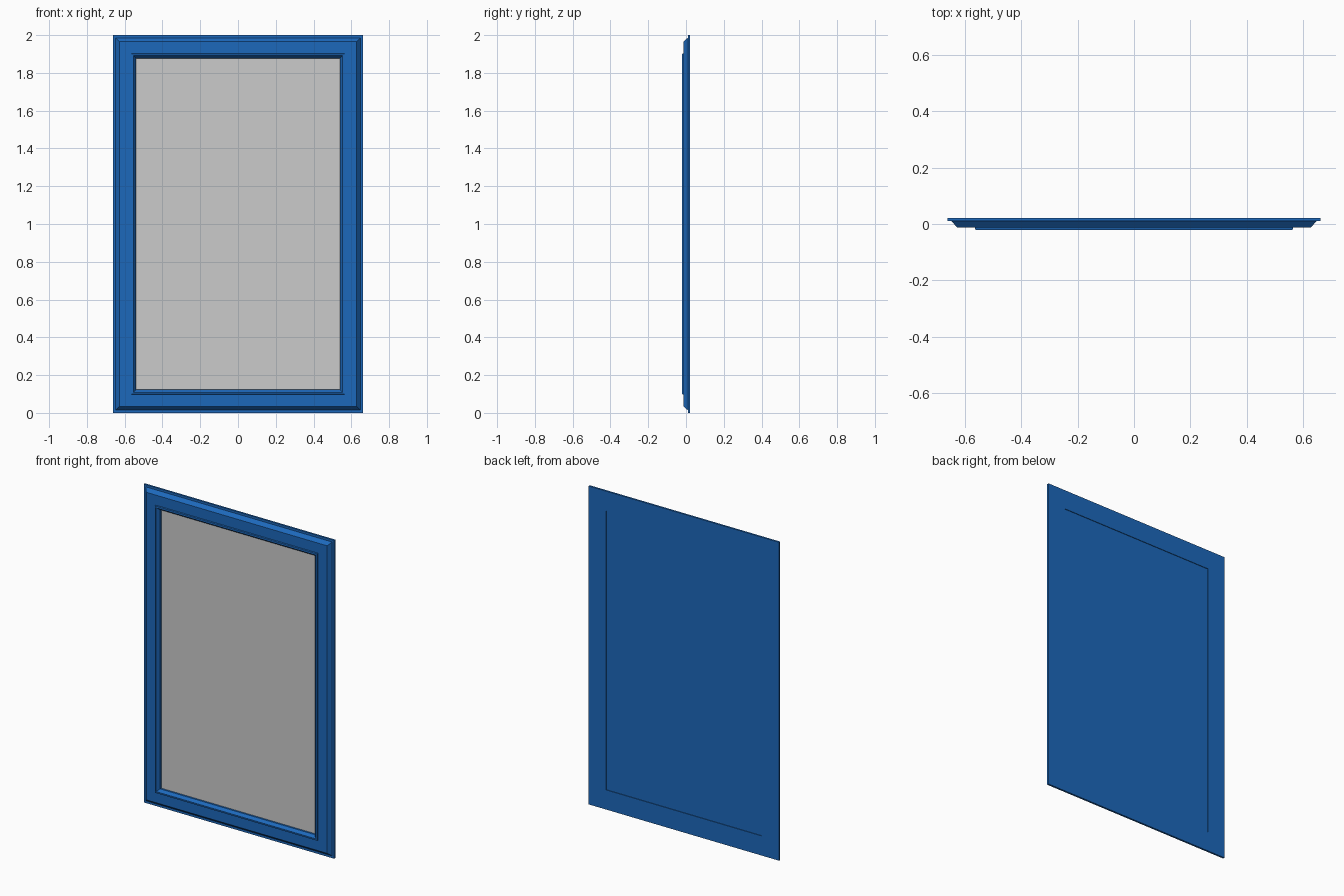
import bpy, bmesh

if "Cube" in bpy.data.objects:
    bpy.data.objects.remove(bpy.data.objects["Cube"])

W, H = 1.324, 2.0   # overall width and height

blue = bpy.data.materials.new("blue_paint")
blue.diffuse_color = (0.012, 0.14, 0.50, 1)
blue.use_nodes = True
blue.node_tree.nodes["Principled BSDF"].inputs["Base Color"].default_value = blue.diffuse_color


def ring_frame(name, profile, mat):
    """Sweep a closed (inset, y) profile round the rectangle with mitred corners."""
    bm = bmesh.new()
    rings = []
    for d, y in profile:
        x, z0, z1 = W / 2 - d, d, H - d
        rings.append([bm.verts.new(p) for p in
                      ((-x, y, z0), (x, y, z0), (x, y, z1), (-x, y, z1))])
    for i, a in enumerate(rings):
        b = rings[(i + 1) % len(rings)]
        for k in range(4):
            n = (k + 1) % 4
            bm.faces.new((a[k], a[n], b[n], b[k]))
    bmesh.ops.recalc_face_normals(bm, faces=bm.faces)
    return finish(name, bm, mat)


def panel(name, inset, y0, y1, mat=None):
    """Flat rectangular board between two depths."""
    bm = bmesh.new()
    bmesh.ops.create_cube(bm, size=1)
    for v in bm.verts:
        v.co.x *= W - 2 * inset
        v.co.y = y0 if v.co.y < 0 else y1
        v.co.z = H / 2 + v.co.z * (H - 2 * inset)
    return finish(name, bm, mat)


def finish(name, bm, mat):
    me = bpy.data.meshes.new(name)
    bm.to_mesh(me)
    bm.free()
    ob = bpy.data.objects.new(name, me)
    bpy.context.collection.objects.link(ob)
    if mat:
        me.materials.append(mat)
    return ob


# Moulded frame: back flange, bevelled face, raised inner lip, sloped reveal
ring_frame("frame", [
    (0.000, 0.022), (0.000, 0.010), (0.014, 0.010), (0.034, -0.013),
    (0.097, -0.013), (0.099, -0.021), (0.109, -0.022),
    (0.123, -0.004), (0.123, 0.022),
], blue)

# Grey pane seen from the front
panel("pane", 0.122, 0.008, 0.012)

# Backing board, slightly recessed into the frame
panel("backing_board", 0.122, 0.0125, 0.018, blue)
